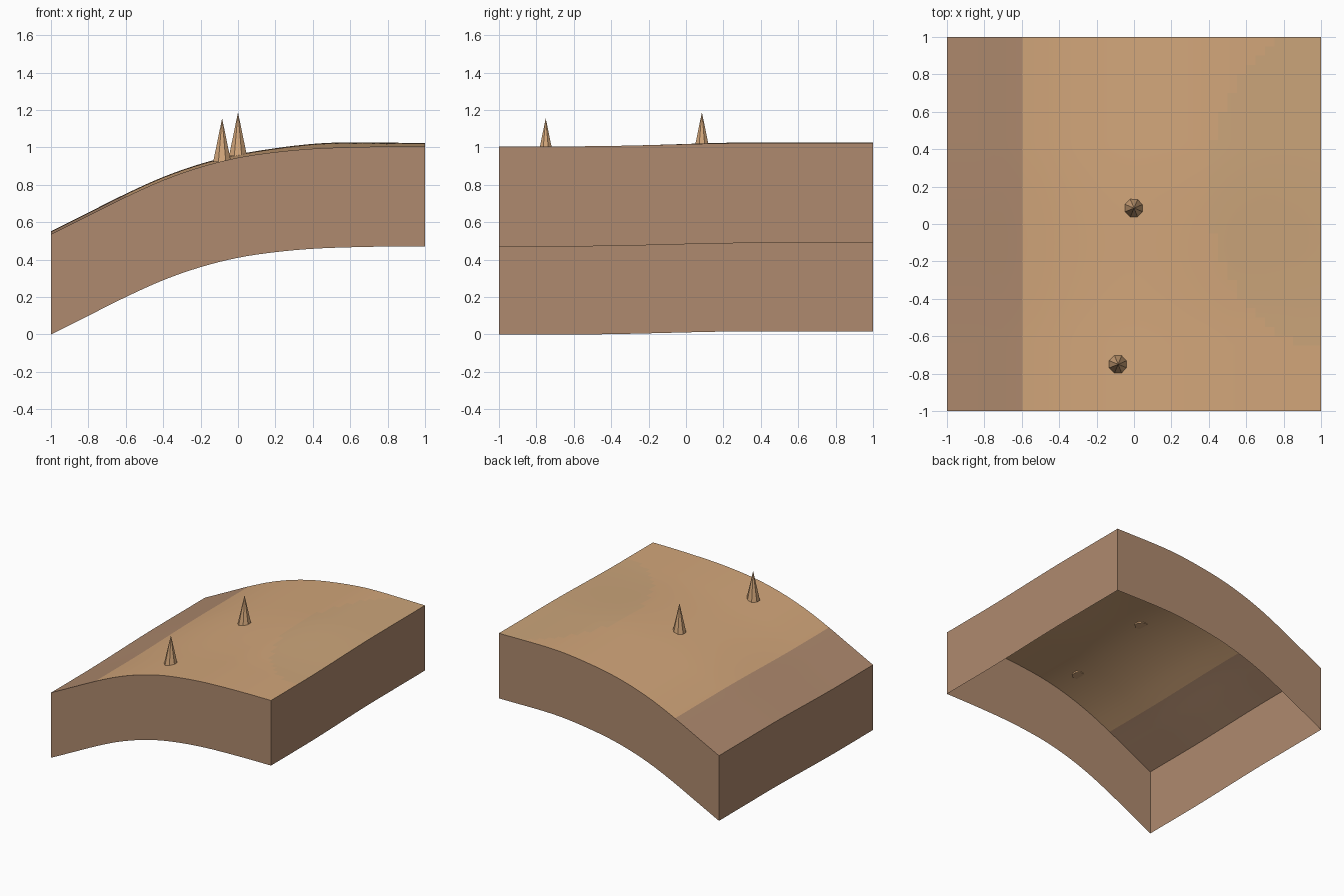
import bpy, bmesh, math

if "Cube" in bpy.data.objects:
    bpy.data.objects.remove(bpy.data.objects["Cube"], do_unlink=True)


def material(name, rgb):
    mat = bpy.data.materials.new(name)
    mat.use_nodes = True
    mat.diffuse_color = (*rgb, 1)
    bsdf = next(n for n in mat.node_tree.nodes if n.type == "BSDF_PRINCIPLED")
    bsdf.inputs["Base Color"].default_value = (*rgb, 1)
    bsdf.inputs["Roughness"].default_value = 0.9
    return mat


SAND = material("sand", (0.645, 0.381, 0.195))
OLIVE = material("olive sand", (0.60, 0.375, 0.195))
EARTH = material("brown earth", (0.429, 0.254, 0.156))

# Hill profile heights, evenly spaced from the low edge to the high edge
PROFILE = [0.535, 0.635, 0.735, 0.825, 0.895, 0.945, 0.975, 0.993, 1.001, 1.005, 1.006]
SKIRT = 0.535
CELLS = 40


def profile_height(x):
    t = (x + 1) / 2 * (len(PROFILE) - 1)
    i = min(int(t), len(PROFILE) - 2)
    f = t - i
    p1, p2 = PROFILE[i], PROFILE[i + 1]
    p0 = PROFILE[i - 1] if i else 2 * p1 - p2
    p3 = PROFILE[i + 2] if i + 2 < len(PROFILE) else 2 * p2 - p1
    return p1 + 0.5 * f * (p2 - p0 + f * (2 * p0 - 5 * p1 + 4 * p2 - p3
                                          + f * (3 * (p1 - p2) + p3 - p0)))


def ground_height(x, y):
    # The back half rises slightly above the front
    s = max(0, min(1, (y + 0.6) / 1.0))
    s = s * s * (3 - 2 * s)
    return profile_height(x) + s * (0.017 + 0.01 * math.exp(-((x - 0.5) / 0.3) ** 2))


def finish(name, bm, mats):
    mesh = bpy.data.meshes.new(name)
    bm.to_mesh(mesh)
    bm.free()
    for mat in mats:
        mesh.materials.append(mat)
    obj = bpy.data.objects.new(name, mesh)
    bpy.context.collection.objects.link(obj)
    return obj


# Curved ground with an open-bottomed skirt
bm = bmesh.new()
bmesh.ops.create_grid(bm, x_segments=CELLS, y_segments=CELLS, size=1)
for v in bm.verts:
    v.co.z = ground_height(v.co.x, v.co.y)
rim = [e for e in bm.edges if e.is_boundary]
walls = bmesh.ops.extrude_edge_only(bm, edges=rim)["geom"]
for v in (g for g in walls if isinstance(g, bmesh.types.BMVert)):
    v.co.z -= SKIRT
bmesh.ops.recalc_face_normals(bm, faces=bm.faces)
bm.normal_update()
if sum(f.normal.z for f in bm.faces) < 0:
    bmesh.ops.reverse_faces(bm, faces=bm.faces)

# Skirt and low strip are earth, the high side has a faint olive patch
for f in bm.faces:
    c = f.calc_center_median()
    if abs(f.normal.z) < 0.3 or c.x < -0.6:
        f.material_index = 2
    elif ((c.x - 1) / 0.6) ** 2 + ((c.y - 0.2) / 0.85) ** 2 < 1:
        f.material_index = 1
ground = finish("ground", bm, [SAND, OLIVE, EARTH])
bpy.ops.object.select_all(action="DESELECT")
ground.select_set(True)
bpy.context.view_layer.objects.active = ground
bpy.ops.object.shade_smooth_by_angle(angle=math.radians(30))

# Pointed rock spikes
for name, x, y in (("rear_spike", 0.0, 0.085), ("front_spike", -0.085, -0.75)):
    bm = bmesh.new()
    bmesh.ops.create_cone(bm, cap_ends=True, segments=8, radius1=0.052,
                          radius2=0, depth=0.235)
    spike = finish(name, bm, [SAND])
    spike.location = (x, y, ground_height(x, y) + 0.1125)
    spike.rotation_euler.z = math.pi / 8
